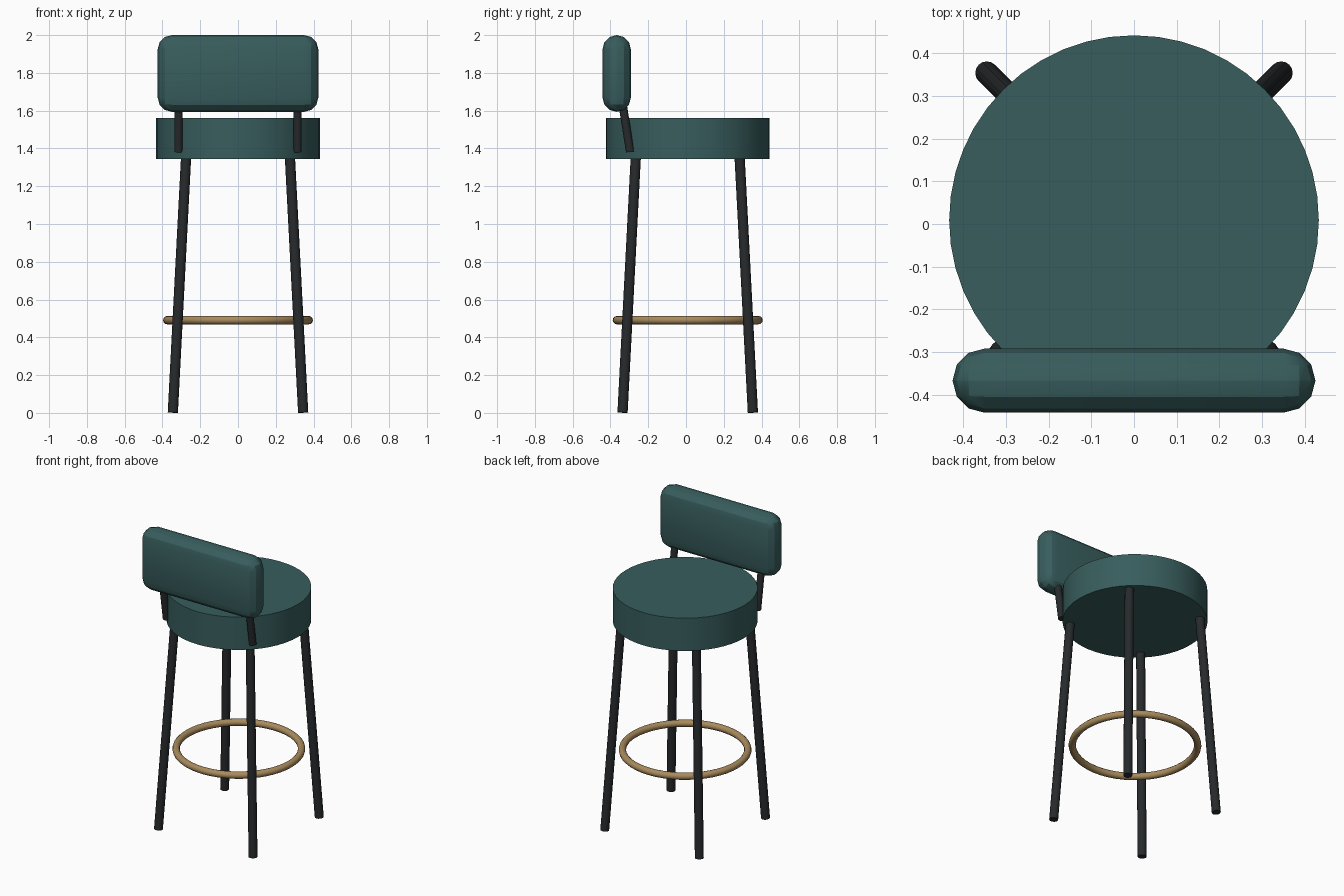
import bpy, math
from mathutils import Vector

if "Cube" in bpy.data.objects:
    bpy.data.objects.remove(bpy.data.objects["Cube"])

CY = 0.009  # seat, legs and ring share this centre in y


def material(name, rgb):
    m = bpy.data.materials.new(name)
    m.diffuse_color = (*rgb, 1)
    m.use_nodes = True
    m.node_tree.nodes["Principled BSDF"].inputs["Base Color"].default_value = m.diffuse_color
    return m


teal = material("teal_fabric", (0.04, 0.11, 0.11))
black = material("black_metal", (0.02, 0.023, 0.025))
brass = material("brass", (0.40, 0.26, 0.11))


def finish(name, mat, angle=35):
    ob = bpy.context.object
    ob.name = name
    ob.data.materials.append(mat)
    bpy.ops.object.shade_smooth_by_angle(angle=math.radians(angle))
    return ob


def rod(name, a, b, r, mat, sides=16):
    a, b = Vector(a), Vector(b)
    d = b - a
    bpy.ops.mesh.primitive_cylinder_add(
        vertices=sides, radius=r, depth=d.length, location=(a + b) / 2,
        rotation=d.to_track_quat('Z', 'Y').to_euler())
    return finish(name, mat)


# Round seat cushion
bpy.ops.mesh.primitive_cylinder_add(vertices=48, radius=0.433, depth=0.216,
                                    location=(0, CY, 1.452))
finish("seat", teal)

# Rounded backrest pad
bpy.ops.mesh.primitive_cube_add(size=1, location=(0, -0.367, 1.797))
pad = bpy.context.object
pad.scale = (0.85, 0.15, 0.406)
bpy.ops.object.transform_apply(location=False, rotation=False, scale=True)
bev = pad.modifiers.new("round", 'BEVEL')
bev.width, bev.segments = 0.0745, 3
bpy.ops.object.modifier_apply(modifier="round")
finish("backrest", teal, 25)

# Splayed legs and backrest posts
for sx, side in ((-1, "left"), (1, "right")):
    for sy, end in ((-1, "front"), (1, "back")):
        rod(f"{end}_{side}_leg", (sx * 0.345, CY + sy * 0.345, 0.002),
            (sx * 0.274, CY + sy * 0.274, 1.37), 0.027, black)
    rod(f"{side}_backrest_post", (sx * 0.315, -0.296, 1.382),
        (sx * 0.315, -0.346, 1.70), 0.022, black)

# Brass footrest ring
bpy.ops.mesh.primitive_torus_add(major_segments=48, minor_segments=12,
                                 major_radius=0.375, minor_radius=0.022,
                                 location=(0, CY, 0.491))
finish("footrest_ring", brass)
